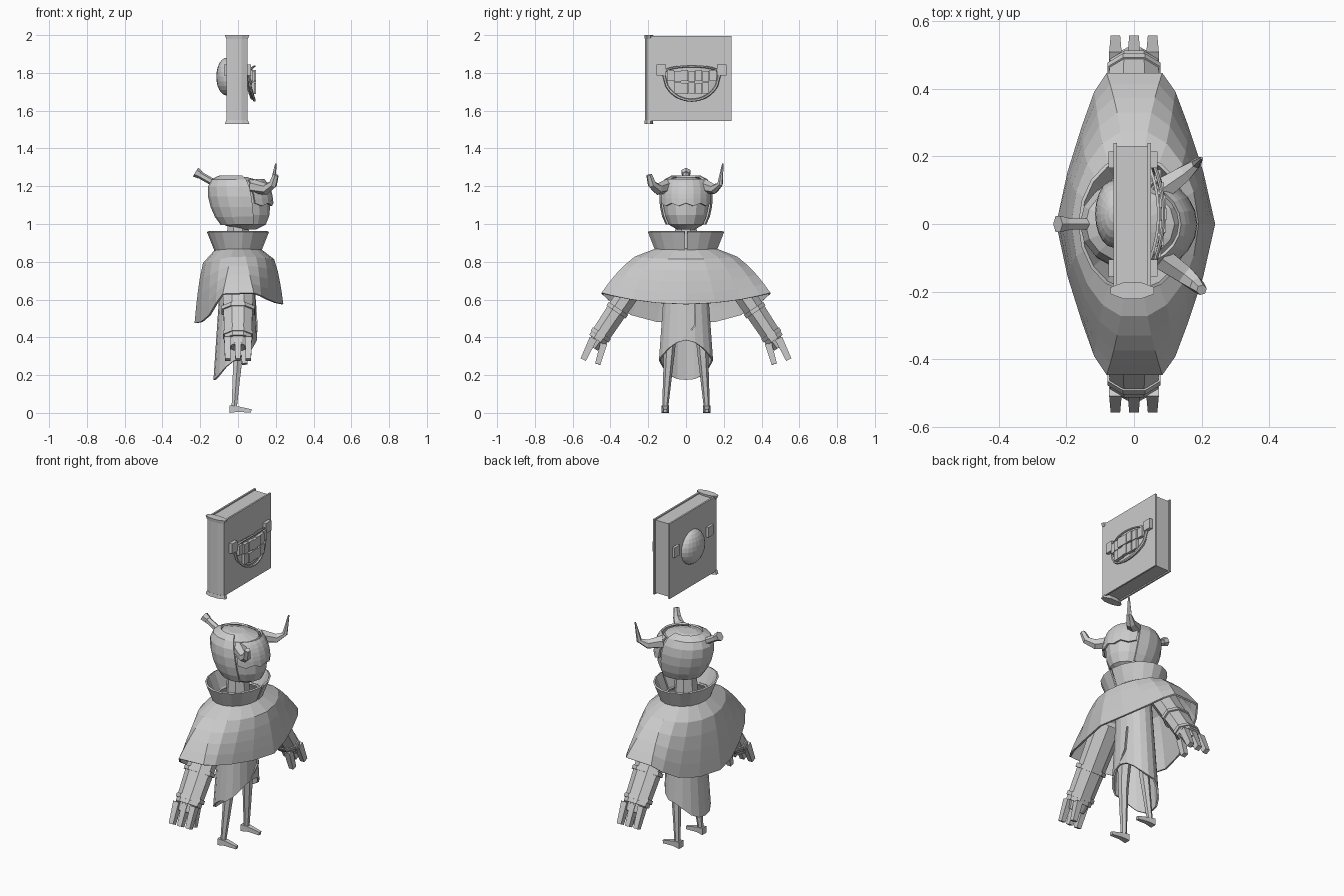
import bpy, bmesh, math
from mathutils import Vector

default_cube = bpy.data.objects.get("Cube")
if default_cube:
    bpy.data.objects.remove(default_cube)

grey = bpy.data.materials.new("plain grey")
grey.use_nodes = True
grey.diffuse_color = (.6, .6, .6, 1)
grey.node_tree.nodes["Principled BSDF"].inputs["Base Color"].default_value = grey.diffuse_color


def finish(name, bm, thickness=0):
    """Turn a bmesh into a named object, with optional sheet thickness."""
    bmesh.ops.recalc_face_normals(bm, faces=bm.faces)
    mesh = bpy.data.meshes.new(name)
    bm.to_mesh(mesh)
    bm.free()
    mesh.materials.append(grey)
    part = bpy.data.objects.new(name, mesh)
    bpy.context.collection.objects.link(part)
    if thickness:
        solid = part.modifiers.new("Thickness", "SOLIDIFY")
        solid.thickness = thickness
        solid.offset = 0
    return part


def skin(name, rings, closed=True, caps=True, thickness=0):
    """Join equal point rings with quads."""
    bm = bmesh.new()
    verts = [[bm.verts.new(point) for point in ring] for ring in rings]
    count = len(rings[0])
    for lower, upper in zip(verts, verts[1:]):
        for i in range(count if closed else count - 1):
            j = (i + 1) % count
            bm.faces.new((lower[i], lower[j], upper[j], upper[i]))
    if caps:
        bm.faces.new(verts[0])
        bm.faces.new(verts[-1])
    return finish(name, bm, thickness)


def mix(a, b, t):
    return a + (b - a) * t


def drape(name, top, radii, heights, curves, steps, gap=0, pointed=False):
    """Cloth from an oval neckline to a hem given as front, back and side."""
    rings = []
    for step in range(steps + 1):
        t = step / steps
        ring = []
        for i in range(18 + bool(gap)):
            angle = gap + (math.tau - 2 * gap) * i / 18
            c, s = math.cos(angle), math.sin(angle)
            end = 0 if c > 0 else 1
            hem = mix(heights[end], heights[2], abs(s) ** (2 + end))
            width = c
            if pointed:
                lozenge = min(1 - .6 * abs(s) ** 1.3, 2 * abs(c))
                width = mix(c, math.copysign(lozenge, c), t)
            ring.append((width * mix(top[0], radii[end], t ** curves[0]),
                         s * mix(top[1], radii[2], t ** curves[1]),
                         mix(top[2], hem, t)))
        rings.append(ring)
    return skin(name, rings, closed=not gap, caps=False, thickness=.01)


def head_shell(name, grow, sides, around, down, closed=False, zigzag=0):
    """Blocky egg, or a patch of one: angles in degrees around and down it."""
    rings = []
    for step in range(7):
        polar = math.radians(mix(*down, step / 6))
        height = math.cos(polar)
        width = grow * math.sin(polar) ** .45 * (1 + height / 10)
        ring = []
        for i in range(sides if closed else sides + 1):
            angle = math.radians(mix(*around, i / sides))
            notch = zigzag * (i % 2) if step == 6 else 0
            ring.append((.015 - height / 40 + .155 * width * math.cos(angle),
                         .13 * width * math.sin(angle),
                         1.11 + .14 * grow * height - notch))
        rings.append(ring)
    return skin(name, rings, closed, closed, 0 if closed else .01)


def bar(name, points, start, end, sides=6, flat=1, ref=(1, 0, 0)):
    """Tapered bar along points, widened by flat along the ref direction."""
    points = [Vector(p) for p in points]
    last = len(points) - 1
    rings = []
    for i, point in enumerate(points):
        along = (points[min(i + 1, last)] - points[max(i - 1, 0)]).normalized()
        u = Vector(ref)
        u = (u - along * u.dot(along)).normalized()
        v = along.cross(u)
        radius = mix(start, end, i / last)
        angles = [math.tau * (k + .5) / sides for k in range(sides)]
        rings.append([point + radius * (u * flat * math.cos(a) + v * math.sin(a)) for a in angles])
    return skin(name, rings)


def box(name, centre, size):
    bm = bmesh.new()
    bmesh.ops.create_cube(bm, size=1)
    bmesh.ops.scale(bm, vec=size, verts=bm.verts)
    bmesh.ops.translate(bm, vec=centre, verts=bm.verts)
    return finish(name, bm)


# Floating book: covers, pages and a rounded spine with flared ends
for name, x in (("back_cover", -.055), ("front_cover", .045)):
    box(name, (x, .025, 1.77), (.01, .43, .45))
box("pages", (-.005, .02, 1.77), (.1, .42, .436))


def spine(name, bottom, top, start, end):
    bar(name, [(-.005, -.197, bottom), (-.005, -.197, top)], start, end, sides=8, flat=2.7)


spine("book_spine", 1.54, 1.99, .022, .022)
spine("spine_foot", 1.53, 1.55, .026, .023)
spine("spine_head", 1.98, 2, .023, .026)

# Dome on the back cover
middle = Vector((0, .03, 1.8))
bm = bmesh.new()
bmesh.ops.create_uvsphere(bm, u_segments=20, v_segments=12, radius=.1)
bmesh.ops.scale(bm, vec=(.55, 1, 1), verts=bm.verts)
bmesh.ops.translate(bm, vec=middle + Vector((-.06, 0, -.02)), verts=bm.verts)
finish("dome", bm)
for offset in (-.16, .16):
    for name, x in (("dome_clasp", -.065), ("grin_clasp", .06)):
        box(name, middle + Vector((x, offset, .015)), (.02, .05, .06))


# Bowed grin on the front cover
def grin(t, height, sink=0):
    return middle + Vector((.087 - .03 * t * t - sink, .15 * t, height))


steps = [i / 8 - 1 for i in range(17)]


def lip(height, sink=0):
    return [grin(t, height * math.sqrt(1 - t * t), sink) for t in steps]


skin("mouth_back", [lip(-.14, .015), lip(.03, .015)], closed=False, caps=False, thickness=.008)
bar("lower_lip", lip(-.145), .008, .008)
bar("upper_lip", lip(.035), .006, .006)
for count, height in ((7, -.015), (5, -.08)):
    for i in range(count):
        t = (i - count // 2) / 4
        box("tooth", grin(t, height - .003 * (i % 2)), (.018, .036, .058))

# Head with hood and face plate
head_shell("head", 1, 14, (0, 360), (4, 172), closed=True)
head_shell("hood", 1.04, 10, (68, 292), (12, 140))
head_shell("face_plate", 1.08, 8, (-64, 64), (35, 90), zigzag=.015)
bar("neck", [(0, 0, .8), (0, 0, 1)], .07, .06, sides=8)

# Horns: one pointed, one snapped short
for name, side, tip, radius in (("long_horn", 1, 1.32, .004), ("broken_horn", -1, 1.26, .016)):
    bar(name, [(.08, side * .1, 1.2), (.15, side * .15, 1.185),
               (.185, side * .18, 1.21), (.2, side * .195, tip)],
        .038, radius, ref=(1, -side, 0))

# Peg in the back of the head
bar("peg", [(-.08, 0, 1.19), (-.21, 0, 1.265)], .019, .019, ref=(0, 1, 0))
bar("peg_cap", [(-.2, 0, 1.26), (-.225, 0, 1.275)], .022, .027, ref=(0, 1, 0))

# Collar, cape and robe
drape("collar", (.16, .2, .96), (.12, .12, .16), (.86, .86, .86), (1, 1), 2, gap=.03)
drape("cape", (.11, .15, .87), (.235, .225, .45), (.575, .475, .635), (.3, .55), 5, pointed=True)
drape("robe", (.08, .1, .84), (.095, .125, .14), (.385, .175, .28), (1, 1), 3)
bar("flap_edge", [(.09, .05, .6), (.1, .045, .46), (.094, -.02, .385)], .006, .006, sides=4)

for side, word in ((1, "left"), (-1, "right")):
    def arm(t, x=0, out=0):
        """Point on the arm line; the wrist is at one."""
        return Vector((x, side * (mix(.22, .47, t) + out), mix(.76, .385, t) + out / 2))

    # Sleeve with bands
    bar(word + "_sleeve", [arm(0), arm(.5), arm(1)], .066, .055, sides=8, flat=1.4)
    for t, radius in ((.55, .067), (.9, .061)):
        bar(word + "_sleeve_band", [arm(t), arm(t + .05)], radius, radius, sides=8, flat=1.4)

    # Hand
    bar(word + "_palm", [arm(.95), arm(1.1)], .045, .035, sides=8, flat=1.5)
    for x in (-.055, 0, .055):
        bar(word + "_finger", [arm(1, x, .02), arm(1.28, x, .004)], .029, .022, sides=4, flat=.9)
    bar(word + "_thumb", [arm(1, .03, -.035), arm(1.25, .035, -.065)], .026, .02, sides=4)

    # Leg and foot
    bar(word + "_leg", [(0, side * .08, .5), (0, side * .09, .3), (-.02, side * .11, .03)],
        .04, .016)
    bar(word + "_foot", [(-.045, side * .11, .02), (0, side * .11, .02), (.07, side * .11, .01)],
        .028, .013, sides=4, ref=(0, 1, 0))
